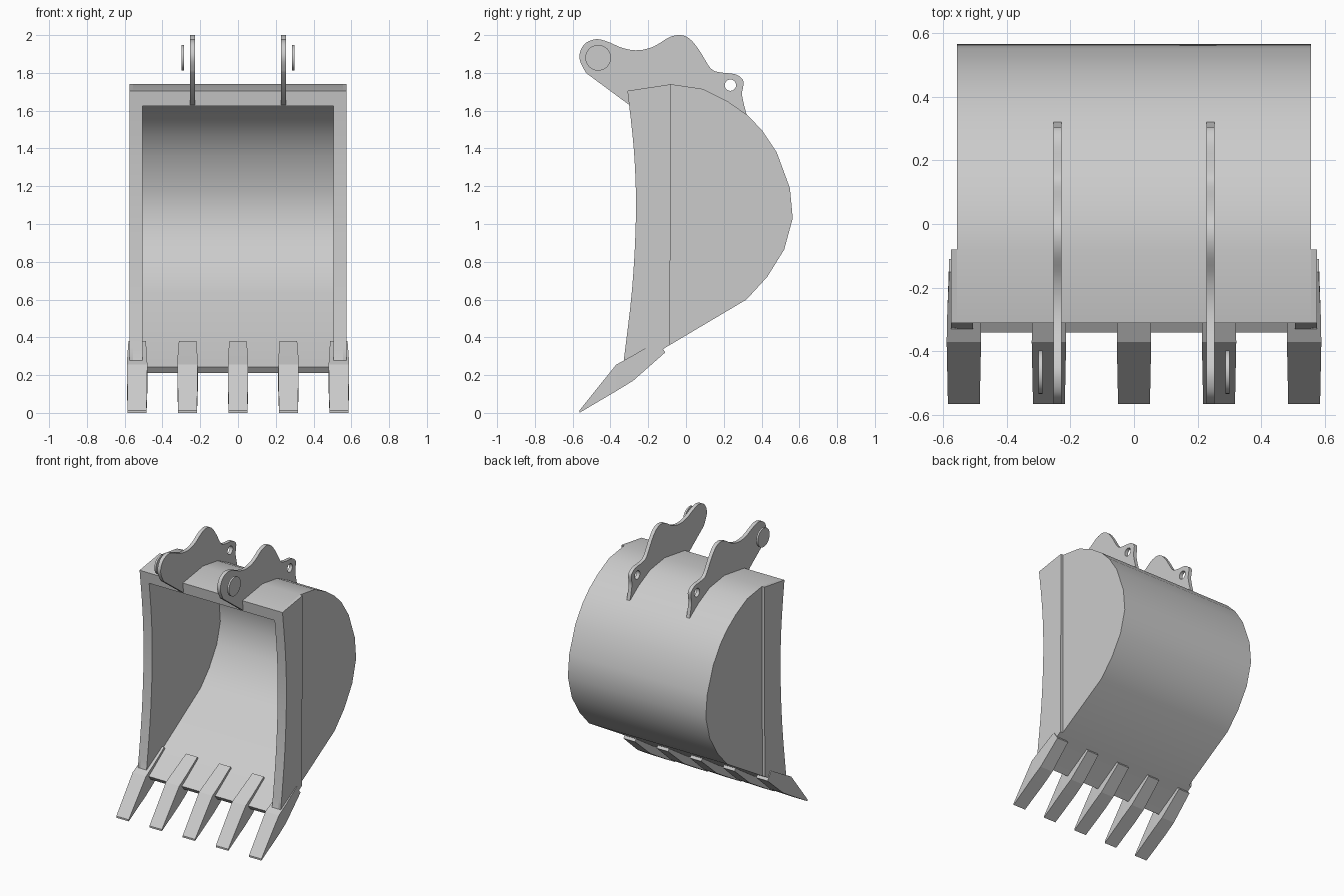
import bpy
import bmesh
import math
from mathutils import Vector

cube = bpy.data.objects.get("Cube")
if cube:
    bpy.data.objects.remove(cube, do_unlink=True)

steel = bpy.data.materials.new("grey_steel")
steel.use_nodes = True
GREY = (0.6, 0.6, 0.6, 1.0)
steel.diffuse_color = GREY
steel.node_tree.nodes["Principled BSDF"].inputs["Base Color"].default_value = GREY


def loft(name, sections):
    """Solid through a list of closed loops with equal point counts."""
    bm = bmesh.new()
    rings = [[bm.verts.new(p) for p in loop] for loop in sections]
    n = len(rings[0])
    for a, b in zip(rings, rings[1:]):
        for i in range(n):
            j = (i + 1) % n
            bm.faces.new((a[i], a[j], b[j], b[i]))
    bm.faces.new(rings[0][::-1])
    bm.faces.new(rings[-1])
    bmesh.ops.recalc_face_normals(bm, faces=bm.faces)
    mesh = bpy.data.meshes.new(name)
    bm.to_mesh(mesh)
    bm.free()
    mesh.materials.append(steel)
    obj = bpy.data.objects.new(name, mesh)
    bpy.context.collection.objects.link(obj)
    return obj


def plate(name, profile, x0, x1):
    """Extrude a (y, z) profile along x."""
    return loft(name, [[(x, y, z) for y, z in profile] for x in (x0, x1)])


def circle(y, z, r, n=32):
    return [(y + r * math.cos(math.tau * i / n), z + r * math.sin(math.tau * i / n))
            for i in range(n)]


def activate(obj):
    bpy.ops.object.select_all(action='DESELECT')
    obj.select_set(True)
    bpy.context.view_layer.objects.active = obj


def cut(obj, cutter):
    mod = obj.modifiers.new("cut", 'BOOLEAN')
    mod.operation = 'DIFFERENCE'
    mod.solver = 'EXACT'
    mod.object = cutter
    activate(obj)
    bpy.ops.object.modifier_apply(modifier=mod.name)
    bpy.data.objects.remove(cutter, do_unlink=True)


def smooth(obj, degrees=30):
    activate(obj)
    bpy.ops.object.shade_smooth_by_angle(angle=math.radians(degrees))


def spline(points, steps=4):
    """Round a path through its points."""
    pts = [Vector(p) for p in points]
    pts = [pts[0]] + pts + [pts[-1]]
    out = []
    for a, b, c, d in zip(pts, pts[1:], pts[2:], pts[3:]):
        for i in range(steps):
            t = i / steps
            out.append(0.5 * (2 * b + (c - a) * t + (2 * a - 5 * b + 4 * c - d) * t ** 2
                              + (3 * b - a - 3 * c + d) * t ** 3))
    return [tuple(p) for p in out] + [tuple(pts[-1])]


def inset(path, dist):
    """Shift an open path to its right-hand side."""
    out = []
    for i, p in enumerate(path):
        a, b = Vector(path[max(i - 1, 0)]), Vector(path[min(i + 1, len(path) - 1)])
        d = (b - a).normalized()
        out.append((p[0] + d.y * dist, p[1] - d.x * dist))
    return out


# Bucket body: curved back, floor and mouth edge, hollowed from the front
back = [(-.08, 1.74), (.09, 1.715), (.22, 1.65), (.32, 1.58), (.40, 1.50), (.48, 1.38),
        (.55, 1.19), (.565, 1.03), (.52, .865), (.43, .72), (.32, .60), (-.11, .345)]
mouth = spline([(-.33, .275), (-.285, .66), (-.265, 1.05), (-.275, 1.38), (-.31, 1.705)])
body = plate("bucket_body", back + [(-.315, .21), (-.34, .242)] + mouth, -.555, .555)
hollow = [(-.7, 1.625), (-.30, 1.625)] + inset(back, .047)[:-1] + [(-.34, .242), (-.7, .03)]
cut(body, plate("hollow_cutter", hollow, -.505, .505))
smooth(body)

# Thicker cheek plates beside the mouth
cheek = [(-.08, 1.74), (-.085, .36), (-.11, .345), (-.315, .225)] + mouth
# Hanger ears
ear = spline([(-.53, 1.80), (-.565, 1.88), (-.54, 1.95), (-.48, 1.978), (-.42, 1.967),
              (-.33, 1.93), (-.25, 1.92), (-.17, 1.94), (-.09, 1.988), (-.03, 2.0),
              (.02, 1.98), (.07, 1.92), (.13, 1.825), (.18, 1.803), (.26, 1.793),
              (.30, 1.765), (.303, 1.73), (.297, 1.68), (.32, 1.58)])
ear += [(.22, 1.62), (.09, 1.68), (-.08, 1.70), (-.30, 1.63)]

for side, s in (("left", 1), ("right", -1)):
    smooth(plate(side + "_cheek", cheek, s * .55, s * .575))
    hanger = plate(side + "_ear", ear, s * .227, s * .253)
    cut(hanger, plate("hole_cutter", circle(.235, 1.735, .03), s * .2, s * .3))
    smooth(hanger)
    smooth(plate(side + "_pin_cap", circle(-.465, 1.88, .068), s * .287, s * .3))

# Digging teeth: chisel tip, broad middle, narrow root on the floor
stations = [(-.565, .0, .012, .05), (-.37, .115, .255, .054),
            (-.28, .17, .305, .052), (-.11, .32, .345, .046)]
for i in range(5):
    x = (i - 2) * .267
    loops = [[(x - w, y, lo), (x + w, y, lo), (x + w, y, hi), (x - w, y, hi)]
             for y, lo, hi, w in stations[:3]]
    y, lo, hi, w = stations[3]
    loops.append([(x - w, y, lo), (x + w, y, lo), (x + w, y - .04, .38), (x - w, y - .04, .38)])
    loft("tooth_%d" % (i + 1), loops)
